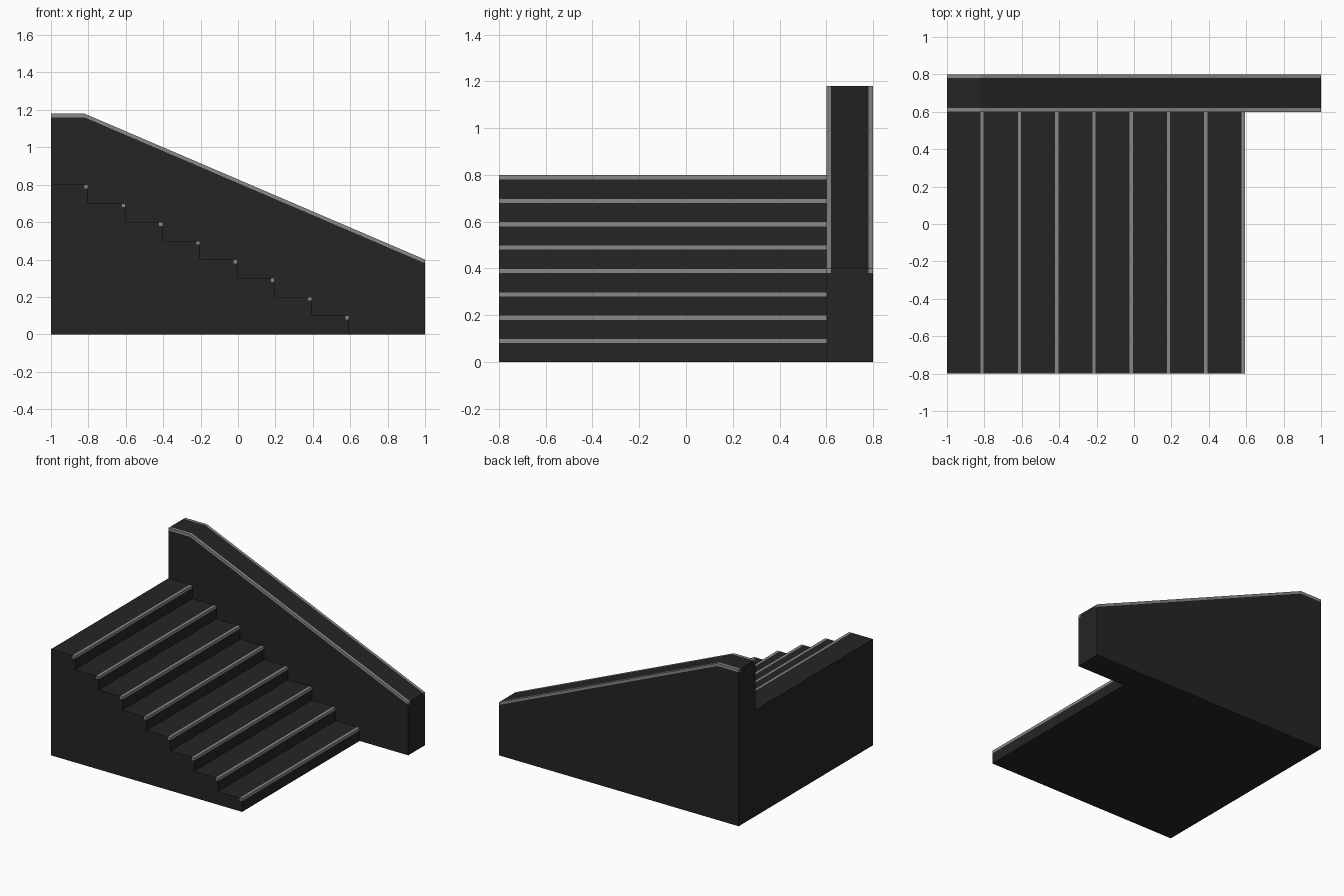
import bpy
import bmesh

cube = bpy.data.objects.get("Cube")
if cube:
    bpy.data.objects.remove(cube, do_unlink=True)


def make_material(name, value):
    mat = bpy.data.materials.new(name)
    mat.use_nodes = True
    colour = (value, value, value, 1)
    mat.diffuse_color = colour
    mat.node_tree.nodes["Principled BSDF"].inputs["Base Color"].default_value = colour
    return mat


dark = make_material("dark charcoal", 0.018)
grey = make_material("light grey", 0.25)


def extrude_profile(name, profile, y0, y1, mat):
    """Solid made from an (x, z) outline swept from y0 to y1."""
    bm = bmesh.new()
    face = bm.faces.new([bm.verts.new((x, y0, z)) for x, z in profile])
    swept = bmesh.ops.extrude_face_region(bm, geom=[face], use_keep_orig=True)
    verts = [v for v in swept["geom"] if isinstance(v, bmesh.types.BMVert)]
    bmesh.ops.translate(bm, verts=verts, vec=(0, y1 - y0, 0))
    bmesh.ops.recalc_face_normals(bm, faces=bm.faces)
    mesh = bpy.data.meshes.new(name)
    bm.to_mesh(mesh)
    bm.free()
    mesh.materials.append(mat)
    obj = bpy.data.objects.new(name, mesh)
    bpy.context.collection.objects.link(obj)
    return obj


STEPS, RUN, RISE = 8, 0.1993, 0.1
FRONT, WALL, BACK = -0.8, 0.6, 0.8
EDGE = 0.02

# Stair body, with a notch at each step edge for its nosing strip
outline = [(-1, 0)]
for i in range(STEPS):
    x, z = -1 + RUN * (STEPS - i), RISE * (i + 1)
    outline += [(x, z - RISE), (x, z - EDGE), (x - EDGE, z - EDGE), (x - EDGE, z)]
    strip = [(x - EDGE, z - EDGE), (x, z - EDGE), (x, z), (x - EDGE, z)]
    extrude_profile(f"step_nosing_{i + 1}", strip, FRONT, WALL, grey)
outline.append((-1, RISE * STEPS))
extrude_profile("stair_body", outline, FRONT, WALL, dark)

# Side wall: full-height core, lower outer skins, trim strips on both top edges
crest = [(1, 0.4), (-0.82, 1.18), (-1, 1.18)]
lower = [(x, z - EDGE) for x, z in crest]
base = [(-1, 0), (1, 0)]
extrude_profile("wall_core", base + crest, WALL + EDGE, BACK - EDGE, dark)
for side, y in (("front", WALL), ("back", BACK - EDGE)):
    extrude_profile(f"wall_{side}_skin", base + lower, y, y + EDGE, dark)
    extrude_profile(f"wall_{side}_trim", crest + lower[::-1], y, y + EDGE, grey)
